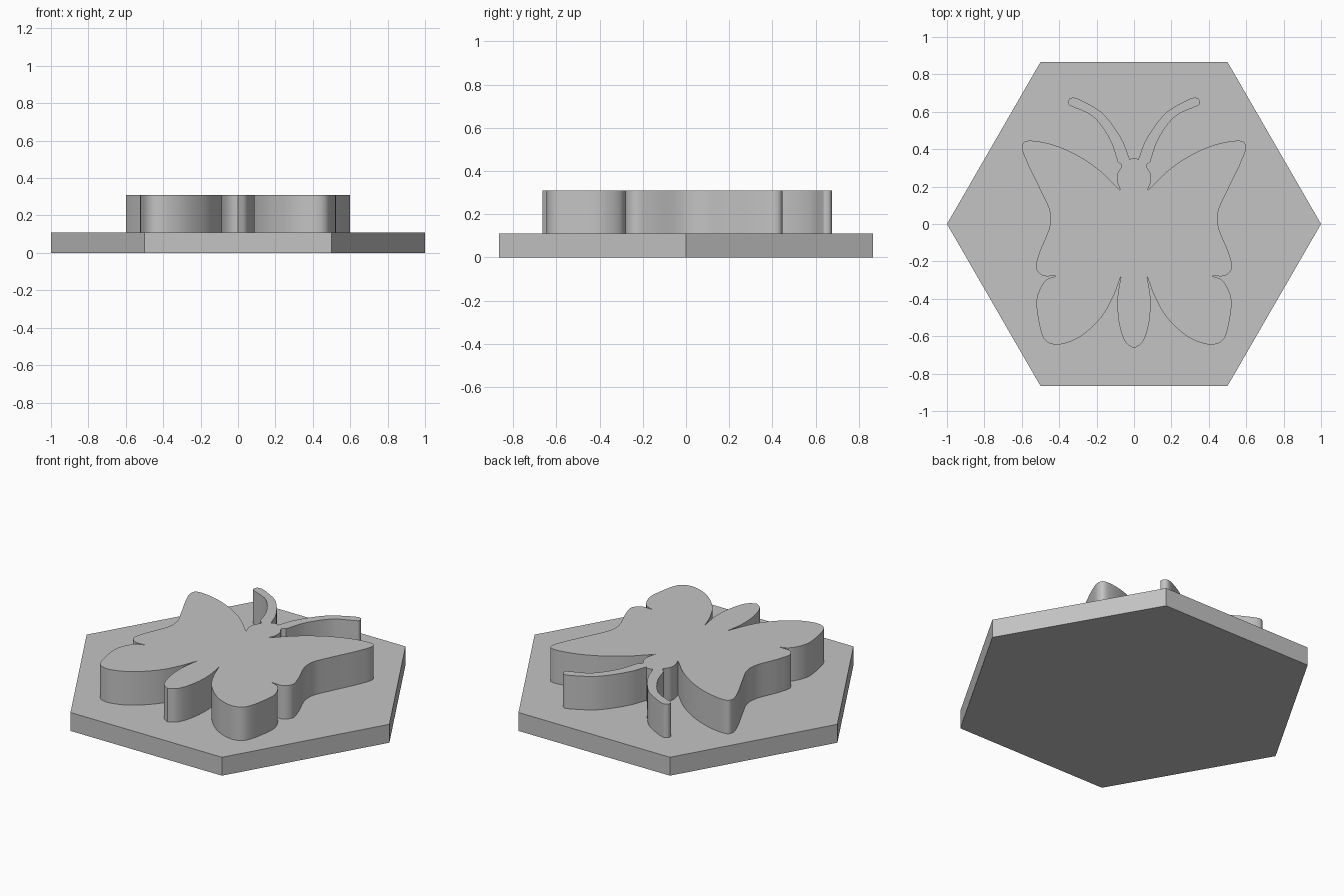
import bpy
import bmesh
import math
from mathutils import Vector

BASE_TOP = 0.11
RELIEF_TOP = 0.31
STEPS = 8

default_cube = bpy.data.objects.get("Cube")
if default_cube:
    bpy.data.objects.remove(default_cube, do_unlink=True)


def make_material(name, color):
    material = bpy.data.materials.new(name)
    material.use_nodes = True
    material.diffuse_color = color
    material.node_tree.nodes["Principled BSDF"].inputs["Base Color"].default_value = color
    return material


def smooth_span(points):
    """Centripetal spline through the points, leaving out the last one."""
    pts = [Vector(p) for p in points]
    pts = [2 * pts[0] - pts[1]] + pts + [2 * pts[-1] - pts[-2]]
    result = []
    for a, b, c, d in zip(pts, pts[1:], pts[2:], pts[3:]):
        ta = 0.0
        tb = ta + math.sqrt((b - a).length)
        tc = tb + math.sqrt((c - b).length)
        td = tc + math.sqrt((d - c).length)
        for step in range(STEPS):
            t = tb + (tc - tb) * step / STEPS
            ab = a.lerp(b, (t - ta) / (tb - ta))
            bc = b.lerp(c, (t - tb) / (tc - tb))
            cd = c.lerp(d, (t - tc) / (td - tc))
            abc = ab.lerp(bc, (t - ta) / (tc - ta))
            bcd = bc.lerp(cd, (t - tb) / (td - tb))
            result.append(abc.lerp(bcd, (t - tb) / (tc - tb)))
    return result


def extrude_outline(name, outline, bottom, top, material):
    bm = bmesh.new()
    face = bm.faces.new([bm.verts.new((p.x, p.y, bottom)) for p in outline])
    extruded = bmesh.ops.extrude_face_region(bm, geom=[face], use_keep_orig=True)
    raised = [v for v in extruded["geom"] if isinstance(v, bmesh.types.BMVert)]
    bmesh.ops.translate(bm, verts=raised, vec=(0, 0, top - bottom))
    bmesh.ops.recalc_face_normals(bm, faces=bm.faces)
    mesh = bpy.data.meshes.new(name)
    bm.to_mesh(mesh)
    bm.free()
    obj = bpy.data.objects.new(name, mesh)
    bpy.context.collection.objects.link(obj)
    mesh.materials.append(material)
    return obj


grey = make_material("plain grey", (0.55, 0.55, 0.55, 1.0))

# Hexagonal base plate with a corner on each side
bpy.ops.mesh.primitive_cylinder_add(vertices=6, radius=1, depth=BASE_TOP,
                                    location=(0, 0, BASE_TOP / 2),
                                    rotation=(0, 0, math.radians(30)))
base = bpy.context.object
base.name = "hexagon_base"
base.data.materials.append(grey)

# Left half of the butterfly outline, one smooth span per part
head_top = [(0, .353), (.012, .352), (.022, .343)]
antenna = [(.022, .343), (.064, .45), (.166, .59), (.25, .645), (.326, .676),
           (.348, .665), (.35, .64), (.33, .628), (.22, .575), (.128, .45),
           (.086, .33)]
head_side = [(.086, .33), (.066, .315), (.088, .27), (.09, .23), (.073, .18)]
upper_wing = [(.073, .18), (.2, .3), (.353, .393), (.5, .44), (.585, .44),
              (.598, .41), (.572, .33), (.5, .18), (.45, .065), (.45, -.01),
              (.508, -.16), (.524, -.235), (.49, -.275), (.417, -.278)]
lower_wing = [(.417, -.278), (.47, -.3), (.518, -.39), (.513, -.5),
              (.476, -.62), (.417, -.645), (.3, -.61), (.176, -.5),
              (.112, -.39), (.07, -.28)]
tail = [(.07, -.28), (.088, -.4), (.078, -.54), (.043, -.635), (0, -.665)]

half = []
for part in (head_top, antenna, head_side, upper_wing, lower_wing, tail):
    half += smooth_span(part)
half.append(Vector(tail[-1]))

# Mirror across the middle, without doubling the two points on the axis
mirrored = [Vector((-p.x, p.y)) for p in reversed(half[1:-1])]
butterfly = extrude_outline("butterfly_relief", half + mirrored,
                            BASE_TOP - 0.01, RELIEF_TOP, grey)

bpy.ops.object.select_all(action="DESELECT")
butterfly.select_set(True)
bpy.context.view_layer.objects.active = butterfly
bpy.ops.object.shade_smooth_by_angle(angle=math.radians(35))
